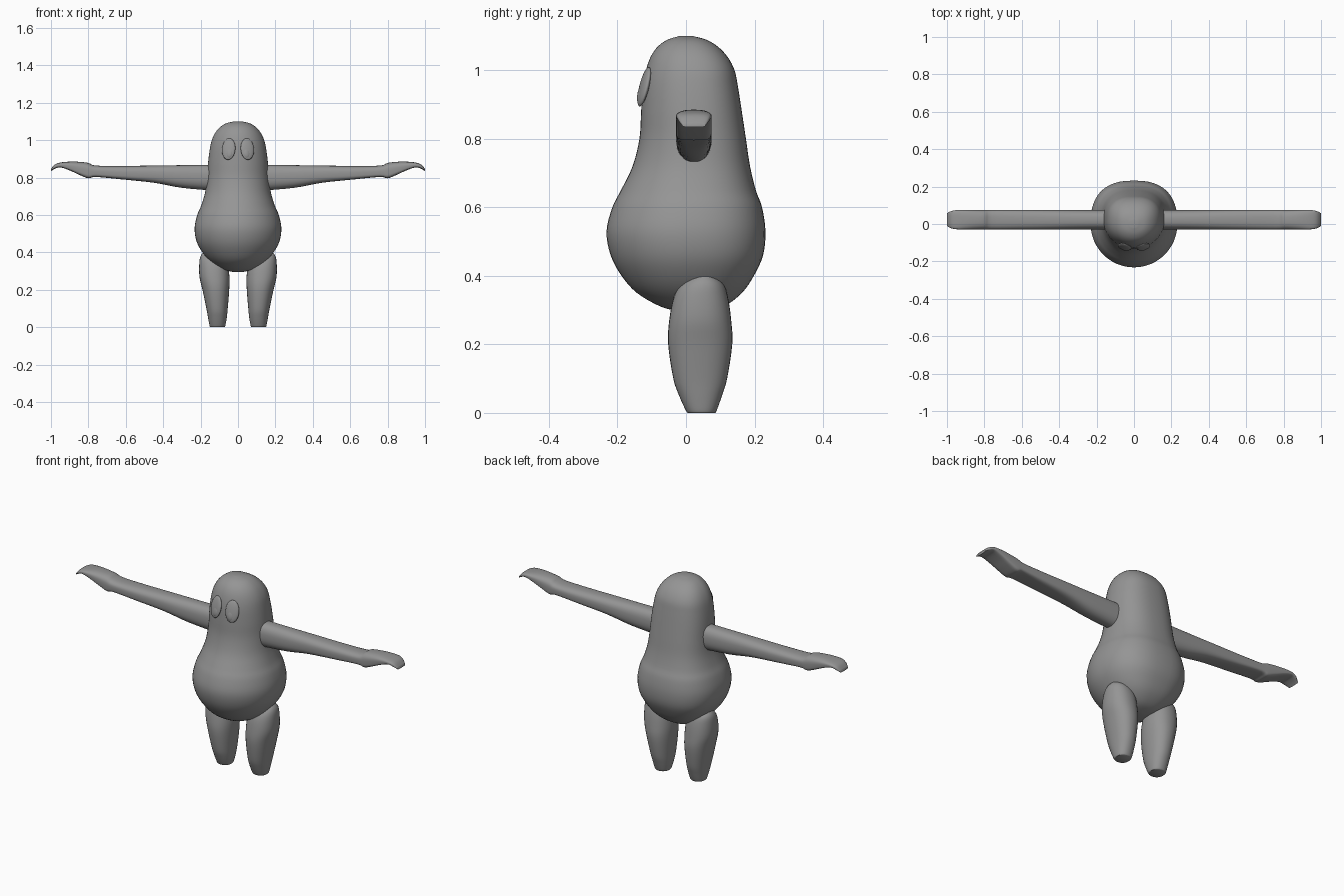
import bpy, bmesh, math
from mathutils import Matrix

if "Cube" in bpy.data.objects:
    bpy.data.objects.remove(bpy.data.objects["Cube"])

grey = bpy.data.materials.new("plain grey")
grey.diffuse_color = (0.3, 0.3, 0.3, 1)
grey.use_nodes = True
grey.node_tree.nodes["Principled BSDF"].inputs["Base Color"].default_value = grey.diffuse_color


def finish(name, bm, angle=40):
    bmesh.ops.recalc_face_normals(bm, faces=bm.faces)
    me = bpy.data.meshes.new(name)
    bm.to_mesh(me)
    bm.free()
    me.materials.append(grey)
    ob = bpy.data.objects.new(name, me)
    bpy.context.collection.objects.link(ob)
    bpy.ops.object.select_all(action='DESELECT')
    ob.select_set(True)
    bpy.context.view_layer.objects.active = ob
    bpy.ops.object.shade_smooth_by_angle(angle=math.radians(angle))
    return ob


def smooth_rows(rows, steps):
    """Catmull-Rom interpolation between the listed sections."""
    out = []
    for i in range(len(rows) - 1):
        p = [rows[max(0, i - 1)], rows[i], rows[i + 1], rows[min(len(rows) - 1, i + 2)]]
        for s in range(steps):
            t = s / steps
            out.append([0.5 * (2 * b + (c - a) * t + (2 * a - 5 * b + 4 * c - d) * t * t
                               + (3 * b - a - 3 * c + d) * t ** 3) for a, b, c, d in zip(*p)])
    return out + [list(rows[-1])]


def oval(u0, u1, v0, v1, low_exp=2, high_exp=2, n=40):
    """Ring in a (u, v) box with its own squareness on the low and high v halves."""
    pts = []
    for k in range(n):
        a = 2 * math.pi * k / n
        c, s = math.cos(a), math.sin(a)
        e = 2 / (high_exp if s > 0 else low_exp)
        pts.append(((u0 + u1) / 2 + (u1 - u0) / 2 * math.copysign(abs(c) ** e, c),
                    (v0 + v1) / 2 + (v1 - v0) / 2 * math.copysign(abs(s) ** e, s)))
    return pts


def loft(rings):
    bm = bmesh.new()
    loops = [[bm.verts.new(p) for p in r] for r in rings]
    for a, b in zip(loops, loops[1:]):
        for k in range(len(a)):
            j = (k + 1) % len(a)
            bm.faces.new((a[k], a[j], b[j], b[k]))
    bm.faces.new(loops[0])
    bm.faces.new(loops[-1])
    return bm


# Pear-shaped body: height, half width, front y, back y
body = [(0.294, 0.02, -0.01, 0.05), (0.31, 0.085, -0.073, 0.11), (0.35, 0.145, -0.143, 0.163),
        (0.40, 0.19, -0.188, 0.198), (0.46, 0.222, -0.22, 0.225), (0.53, 0.232, -0.232, 0.232),
        (0.60, 0.218, -0.215, 0.222), (0.65, 0.197, -0.19, 0.204), (0.72, 0.176, -0.156, 0.187),
        (0.80, 0.166, -0.136, 0.175), (0.88, 0.16, -0.131, 0.163), (0.95, 0.151, -0.126, 0.152),
        (1.00, 0.14, -0.117, 0.142), (1.04, 0.121, -0.103, 0.121), (1.07, 0.095, -0.082, 0.092),
        (1.09, 0.063, -0.053, 0.058), (1.10, 0.02, -0.02, 0.02)]
finish("body", loft([[(x, y, z) for x, y in oval(-w, w, f, b, 2, 2.5, 48)]
                     for z, w, f, b in smooth_rows(body, 4)]), 60)

# Arm with drooping flat hand: x, half depth, bottom z, top z, underside squareness
arm = [(0.13, 0.052, 0.73, 0.868, 2.2), (0.30, 0.052, 0.745, 0.866, 2.4),
       (0.45, 0.052, 0.772, 0.864, 3), (0.62, 0.052, 0.79, 0.862, 4), (0.76, 0.052, 0.803, 0.864, 5),
       (0.80, 0.052, 0.796, 0.878, 5), (0.85, 0.052, 0.815, 0.884, 5), (0.90, 0.052, 0.838, 0.885, 5),
       (0.95, 0.051, 0.854, 0.88, 4), (0.98, 0.045, 0.846, 0.869, 4), (1.00, 0.034, 0.834, 0.846, 3)]

# Leg: height, inner x, outer x, front y, back y
leg = [(0.0, 0.072, 0.148, 0.005, 0.085), (0.008, 0.068, 0.152, -0.001, 0.09),
       (0.05, 0.06, 0.16, -0.02, 0.105), (0.10, 0.055, 0.169, -0.037, 0.12),
       (0.20, 0.047, 0.19, -0.052, 0.135), (0.27, 0.046, 0.206, -0.049, 0.132),
       (0.34, 0.055, 0.207, -0.035, 0.122), (0.38, 0.075, 0.2, -0.01, 0.107),
       (0.405, 0.11, 0.18, 0.03, 0.075)]

for side, label in ((1, "right"), (-1, "left")):
    finish(label + "_arm", loft([[(side * x, y, z) for y, z in
                                  oval(0.023 - d, 0.023 + d, lo, hi, e, 2.6, 32)]
                                 for x, d, lo, hi, e in smooth_rows(arm, 4)]), 45)
    finish(label + "_leg", loft([[(side * x, y, z) for x, y in oval(i, o, f, b, 2.2, 2.2, 32)]
                                 for z, i, o, f, b in smooth_rows(leg, 4)]), 45)

    # Flat oval eye and raised pupil, leaning back with the face
    for part, x, y, z, size in (("eye", 0.05, -0.122, 0.952, (0.037, 0.012, 0.059)),
                                ("pupil", 0.047, -0.131, 0.935, (0.02, 0.009, 0.031))):
        bm = bmesh.new()
        bmesh.ops.create_uvsphere(bm, u_segments=28, v_segments=16, radius=1)
        turn = (Matrix.Rotation(side * math.radians(14), 4, 'Z')
                @ Matrix.Rotation(math.radians(-14), 4, 'X'))
        bm.transform(Matrix.Translation((side * x, y, z)) @ turn @ Matrix.Diagonal((*size, 1)))
        finish(label + "_" + part, bm, 60)
